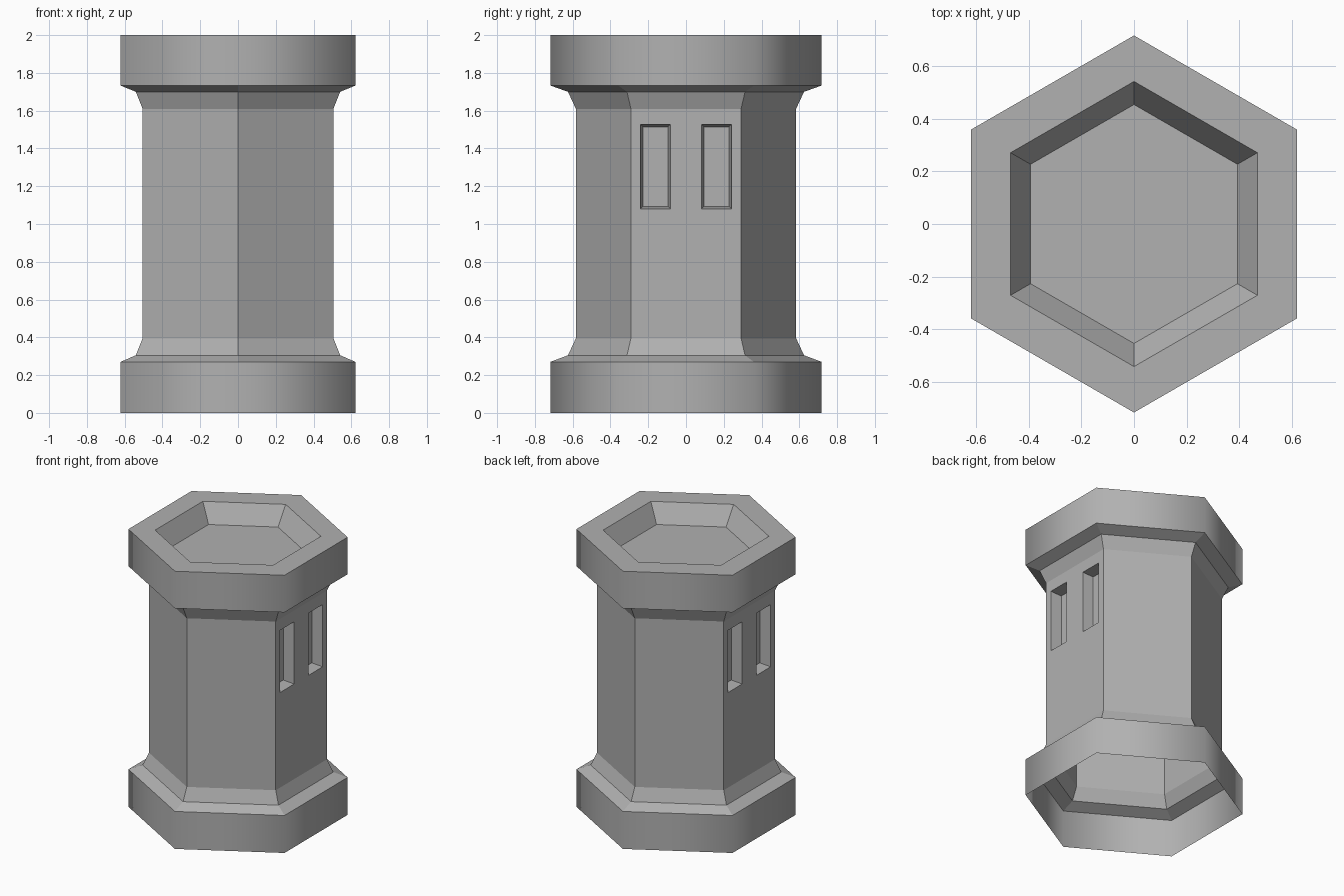
import bpy, bmesh
from math import cos, sin, pi
from mathutils import Vector

if "Cube" in bpy.data.objects:
    bpy.data.objects.remove(bpy.data.objects["Cube"])

SIDES = 6
# (corner radius, height): open base, up the shaft, over the rim, into the dish
PROFILE = [(0.718, 0), (0.718, 0.27), (0.625, 0.305), (0.583, 0.395),
           (0.583, 1.61), (0.625, 1.70), (0.718, 1.733), (0.718, 2.0),
           (0.543, 2.0), (0.455, 1.87)]
SMOOTH_BANDS = (0, 6)   # base and crown walls
SHAFT_BAND = 3

bm = bmesh.new()

# Hexagonal shell, corners on the y axis
rings = []
for r, z in PROFILE:
    angles = [pi / 6 + 2 * pi * i / SIDES for i in range(SIDES)]
    rings.append([bm.verts.new((r * cos(a), r * sin(a), z)) for a in angles])

for band, (low, high) in enumerate(zip(rings, rings[1:])):
    for i in range(SIDES):
        j = (i + 1) % SIDES
        face = bm.faces.new((low[i], low[j], high[j], high[i]))
        face.smooth = band in SMOOTH_BANDS
bm.faces.new(rings[-1])  # dish floor

# Keep the horizontal band edges crisp
for e in bm.edges:
    if abs(e.verts[0].co.z - e.verts[1].co.z) < 1e-5:
        e.smooth = False

# Two recessed windows on each x-facing shaft wall
Y_IN, Y_OUT, Z_LOW, Z_HIGH = 0.082, 0.242, 1.08, 1.528
bm.normal_update()
cuts = [(Vector((0, y, 0)), Vector((0, 1, 0))) for y in (-Y_OUT, -Y_IN, Y_IN, Y_OUT)]
cuts += [(Vector((0, 0, z)), Vector((0, 0, 1))) for z in (Z_LOW, Z_HIGH)]
side_x = PROFILE[SHAFT_BAND][0] * cos(pi / 6)


def wall_faces():
    return [f for f in bm.faces
            if abs(f.normal.x) > 0.99 and abs(abs(f.calc_center_median().x) - side_x) < 0.01]


for point, normal in cuts:
    faces = wall_faces()
    edges = {e for f in faces for e in f.edges}
    verts = {v for f in faces for v in f.verts}
    bmesh.ops.bisect_plane(bm, geom=faces + list(edges) + list(verts),
                           plane_co=point, plane_no=normal)
    bm.normal_update()

windows = []
for f in wall_faces():
    c = f.calc_center_median()
    if Y_IN < abs(c.y) < Y_OUT and Z_LOW < c.z < Z_HIGH:
        windows.append(f)
bmesh.ops.inset_individual(bm, faces=windows, thickness=0.019, depth=-0.077)

mesh = bpy.data.meshes.new("hexagonal_tower")
bm.to_mesh(mesh)
bm.free()
tower = bpy.data.objects.new("hexagonal_tower", mesh)
bpy.context.collection.objects.link(tower)

# Mid-grey stone
stone = bpy.data.materials.new("grey_stone")
stone.diffuse_color = (0.44, 0.44, 0.44, 1)
stone.use_nodes = True
stone.node_tree.nodes["Principled BSDF"].inputs["Base Color"].default_value = stone.diffuse_color
mesh.materials.append(stone)
